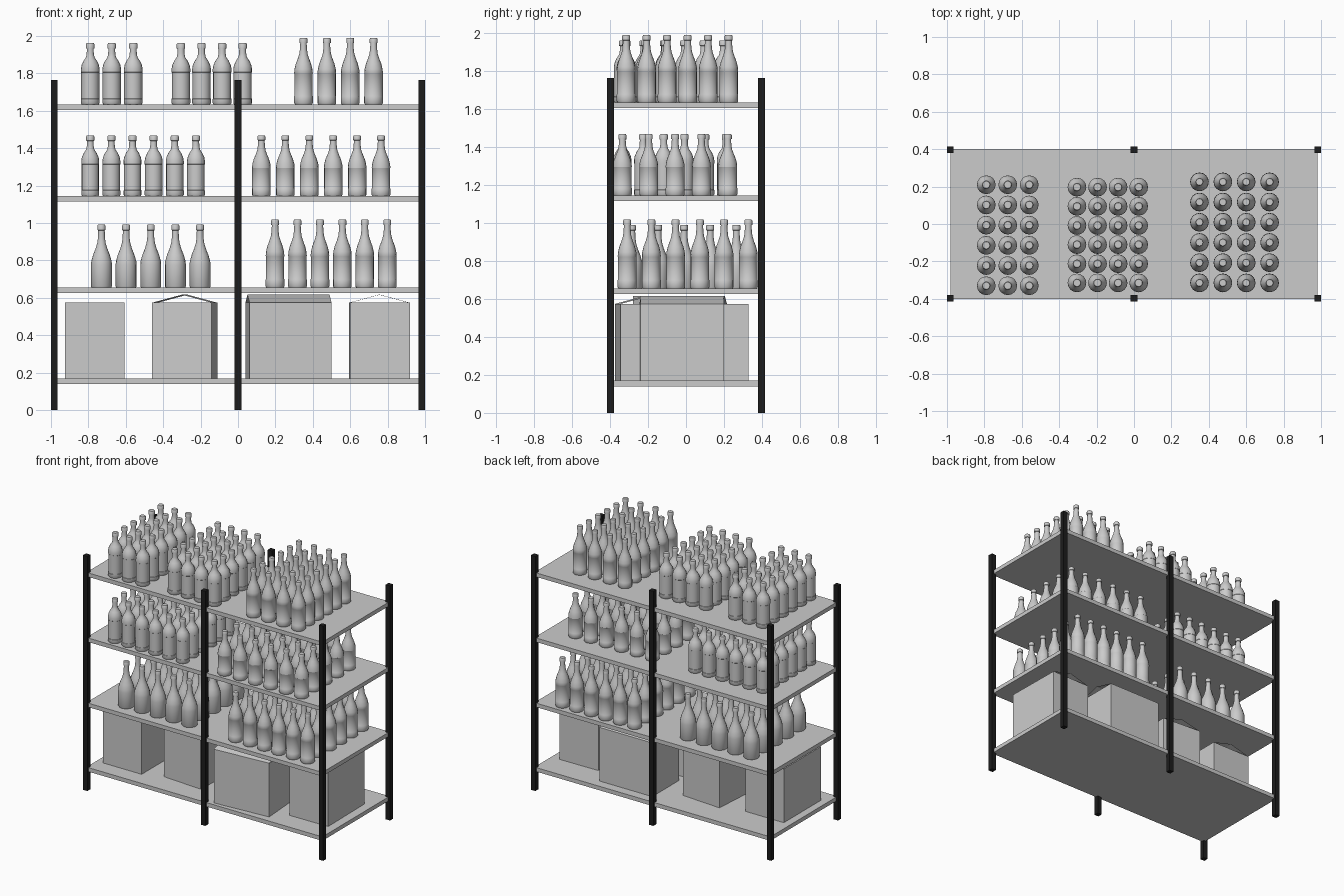
import bpy, bmesh, math
from mathutils import Matrix

cube = bpy.data.objects.get("Cube")
if cube:
    bpy.data.objects.remove(cube, do_unlink=True)


def material(name, rgb):
    m = bpy.data.materials.new(name)
    m.use_nodes = True
    m.diffuse_color = (*rgb, 1)
    m.node_tree.nodes["Principled BSDF"].inputs["Base Color"].default_value = (*rgb, 1)
    return m


GREY = material("light_grey", (0.6, 0.6, 0.6))
BLACK = material("post_black", (0.012, 0.012, 0.012))


def finish(name, bm, mat, location=(0, 0, 0)):
    bmesh.ops.recalc_face_normals(bm, faces=bm.faces)
    mesh = bpy.data.meshes.new(name)
    bm.to_mesh(mesh)
    bm.free()
    mesh.materials.append(mat)
    obj = bpy.data.objects.new(name, mesh)
    obj.location = location
    bpy.context.scene.collection.objects.link(obj)
    return obj


def block(name, size, centre, mat):
    bm = bmesh.new()
    bmesh.ops.create_cube(bm, size=1)
    bmesh.ops.scale(bm, vec=size, verts=bm.verts)
    return finish(name, bm, mat, centre)


# Frame: six posts and four shelves
POST = 0.036
for x, column in ((-0.982, "right"), (0, "middle"), (0.982, "left")):
    for y, side in ((-0.397, "front"), (0.397, "back")):
        block(f"{side}_{column}_post", (POST, POST, 1.765), (x, y, 0.8825), BLACK)

SHELF_TOPS = (0.17, 0.655, 1.145, 1.635)
for i, top in enumerate(SHELF_TOPS):
    block(f"shelf_{i + 1}", (1.964, 0.8, 0.03), (0, 0, top - 0.015), GREY)

# Bottle outlines: (radius, height) as fractions of body radius and full height
STRAIGHT = [(0.92, 0), (1, 0.02), (1, 0.09), (0.97, 0.095), (0.97, 0.52), (1, 0.525),
            (1, 0.58), (0.93, 0.64), (0.72, 0.71), (0.45, 0.77), (0.38, 0.83),
            (0.36, 0.91), (0.45, 0.915), (0.45, 0.985), (0.38, 1)]
TAPERED = [(0.92, 0), (1, 0.02), (1, 0.12), (0.98, 0.125), (0.98, 0.46), (1, 0.465),
           (0.96, 0.53), (0.82, 0.61), (0.60, 0.69), (0.44, 0.76), (0.38, 0.83),
           (0.34, 0.92), (0.42, 0.925), (0.42, 0.985), (0.36, 1)]
SLOPED = [(0.93, 0), (1, 0.02), (1, 0.36), (0.97, 0.42), (0.80, 0.52), (0.56, 0.62),
          (0.40, 0.71), (0.33, 0.80), (0.31, 0.91), (0.38, 0.915), (0.38, 0.985),
          (0.33, 1)]
SIDES = 16


def bottle_mesh(outline, radius, height):
    bm = bmesh.new()
    rings = []
    for r, h in outline:
        ring = bmesh.ops.create_circle(bm, segments=SIDES, radius=r * radius,
                                       matrix=Matrix.Translation((0, 0, h * height)))
        rings.append(ring["verts"])
    for low, high in zip(rings, rings[1:]):
        for k in range(SIDES):
            n = (k + 1) % SIDES
            bm.faces.new((low[k], low[n], high[n], high[k]))
    bm.faces.new(rings[0])
    bm.faces.new(rings[-1])
    return bm


def bottle_group(name, outline, radius, height, shelf, xs, ys):
    """xs and ys are (first, last, count)."""
    obj = finish(name, bottle_mesh(outline, radius, height), GREY,
                 (xs[0], ys[0], SHELF_TOPS[shelf]))
    bpy.ops.object.select_all(action="DESELECT")
    obj.select_set(True)
    bpy.context.view_layer.objects.active = obj
    bpy.ops.object.shade_smooth_by_angle(angle=math.radians(35))
    for axis, (first, last, count) in enumerate((xs, ys)):
        array = obj.modifiers.new("repeat", "ARRAY")
        array.count = count
        array.use_relative_offset = False
        array.use_constant_offset = True
        step = [0, 0, 0]
        step[axis] = (last - first) / (count - 1)
        array.constant_offset_displace = step


# Top shelf
bottle_group("top_right_bottles", STRAIGHT, 0.05, 0.327, 3, (-0.79, -0.56, 3), (-0.33, 0.21, 6))
bottle_group("top_middle_bottles", STRAIGHT, 0.05, 0.327, 3, (-0.305, 0.025, 4), (-0.315, 0.197, 6))
bottle_group("top_left_bottles", TAPERED, 0.05, 0.355, 3, (0.35, 0.725, 4), (-0.315, 0.225, 6))
# Third shelf
bottle_group("upper_right_bottles", STRAIGHT, 0.048, 0.323, 2, (-0.79, -0.225, 6), (-0.335, 0.21, 6))
bottle_group("upper_left_bottles", TAPERED, 0.05, 0.323, 2, (0.125, 0.765, 6), (-0.335, 0.22, 5))
# Second shelf
bottle_group("lower_right_bottles", SLOPED, 0.056, 0.336, 1, (-0.73, -0.203, 5), (-0.285, 0.265, 5))
bottle_group("lower_left_bottles", TAPERED, 0.05, 0.363, 1, (0.198, 0.798, 6), (-0.31, 0.328, 6))


def carton(name, x, y, turn):
    """Open-ended carton whose two long flaps lean together in a ridge."""
    w, d, wall, ridge = 0.16, 0.22, 0.404, 0.447
    bm = bmesh.new()
    corners = [(-w, -d), (w, -d), (w, d), (-w, d)]
    low = [bm.verts.new((a, b, 0)) for a, b in corners]
    high = [bm.verts.new((a, b, wall)) for a, b in corners]
    front, back = (bm.verts.new((0, b, ridge)) for b in (-d, d))
    bm.faces.new(low)
    for k in range(4):
        n = (k + 1) % 4
        bm.faces.new((low[k], low[n], high[n], high[k]))
    bm.faces.new((high[1], high[2], back, front))
    bm.faces.new((high[3], high[0], front, back))
    obj = finish(name, bm, GREY, (x, y, SHELF_TOPS[0]))
    obj.rotation_euler.z = math.radians(turn)


# Bottom shelf cartons
carton("right_carton", -0.766, -0.06, 0)
carton("middle_right_carton", -0.285, -0.015, -4)
carton("middle_front_carton", 0.27, -0.2, 94)
carton("middle_back_carton", 0.27, 0.17, 90)
carton("left_carton", 0.756, -0.022, 0.8)
